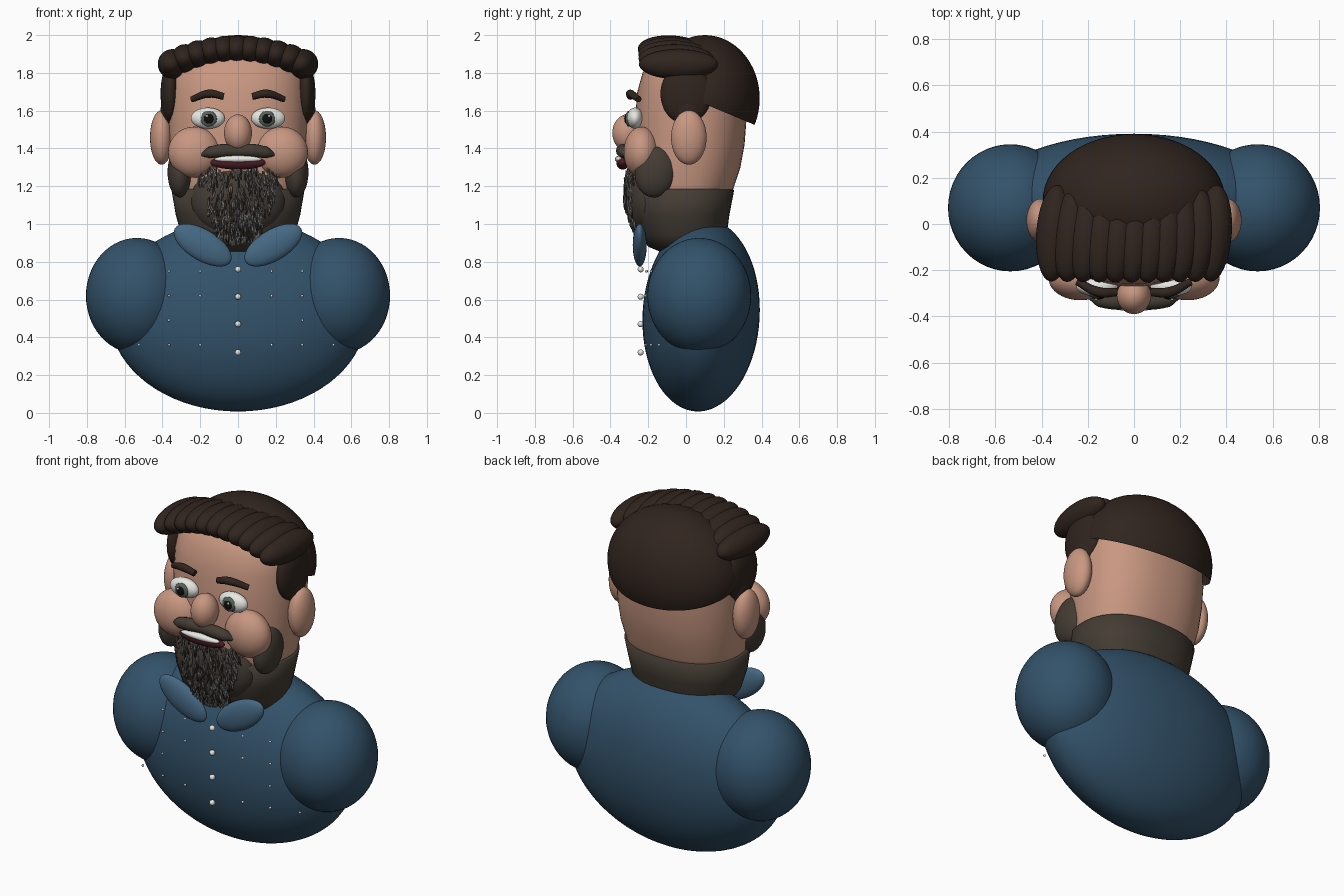
import bpy, bmesh, math, random
from mathutils import Matrix, Vector, Euler

if "Cube" in bpy.data.objects:
    bpy.data.objects.remove(bpy.data.objects["Cube"])

random.seed(4)


def mat(name, rgb):
    m = bpy.data.materials.new(name)
    m.diffuse_color = (*rgb, 1)
    m.use_nodes = True
    m.node_tree.nodes["Principled BSDF"].inputs["Base Color"].default_value = m.diffuse_color
    return m


SKIN = mat("skin", (0.58, 0.31, 0.22))
HAIR = mat("hair", (0.030, 0.018, 0.013))
BEARD = mat("beard_brown", (0.058, 0.045, 0.034))
GREY = mat("beard_grey", (0.22, 0.22, 0.21))
SHIRT = mat("shirt_blue", (0.033, 0.085, 0.145))
COLLAR = mat("collar_blue", (0.06, 0.14, 0.23))
WHITE = mat("white", (0.8, 0.8, 0.76))
IRIS = mat("iris", (0.10, 0.12, 0.10))
BLACK = mat("black", (0.005, 0.005, 0.005))
LIP = mat("lip", (0.07, 0.012, 0.018))


def finish(name, bm, material):
    me = bpy.data.meshes.new(name)
    bmesh.ops.recalc_face_normals(bm, faces=bm.faces)
    for f in bm.faces:
        f.smooth = True
    bm.to_mesh(me)
    bm.free()
    ob = bpy.data.objects.new(name, me)
    me.materials.append(material)
    bpy.context.collection.objects.link(ob)
    return ob


def ball(name, loc, radii, material, rot=(0, 0, 0), seg=40, cut=None):
    bm = bmesh.new()
    m = Matrix.LocRotScale(Vector(loc), Euler([math.radians(a) for a in rot]), Vector(radii))
    bmesh.ops.create_uvsphere(bm, u_segments=seg, v_segments=seg // 2 + 4, radius=1, matrix=m)
    if cut:
        geom = bm.verts[:] + bm.edges[:] + bm.faces[:]
        bmesh.ops.bisect_plane(bm, geom=geom, plane_co=cut[0], plane_no=cut[1], clear_inner=True)
    return finish(name, bm, material)


def pair(name, loc, radii, material, rot=(0, 0, 0), seg=40):
    for side, s in (("right", 1), ("left", -1)):
        ball(f"{name}_{side}", (s * loc[0], loc[1], loc[2]), radii, material,
             (rot[0], s * rot[1], s * rot[2]), seg)


def loft(name, sections, material, n=56, power=2.3):
    """Rings of (z, half width, front y, back y)."""
    bm = bmesh.new()
    rings = []
    for z, rx, y0, y1 in sections:
        ring = []
        for i in range(n):
            a = 2 * math.pi * i / n
            c, s = math.cos(a), math.sin(a)
            x = rx * math.copysign(abs(c) ** (2 / power), c)
            y = (y0 + y1) / 2 + (y1 - y0) / 2 * math.copysign(abs(s) ** (2 / power), s)
            ring.append(bm.verts.new((x, y, z)))
        rings.append(ring)
    for a, b in zip(rings, rings[1:]):
        for i in range(n):
            bm.faces.new((a[i], a[(i + 1) % n], b[(i + 1) % n], b[i]))
    bm.faces.new(rings[0])
    bm.faces.new(rings[-1])
    return finish(name, bm, material)


def tube(name, pts, material, radius):
    """Tapered curve through (x, y, z, thickness) points."""
    cu = bpy.data.curves.new(name, "CURVE")
    cu.dimensions = "3D"
    cu.bevel_depth = radius
    cu.bevel_resolution = 4
    cu.use_fill_caps = True
    sp = cu.splines.new("BEZIER")
    sp.bezier_points.add(len(pts) - 1)
    for p, (x, y, z, r) in zip(sp.bezier_points, pts):
        p.co, p.radius = (x, y, z), r
        p.handle_left_type = p.handle_right_type = "AUTO"
    cu.materials.append(material)
    bpy.context.collection.objects.link(bpy.data.objects.new(name, cu))


# Torso, upper arms, collar
ball("torso", (0, 0.08, 0.517), (0.68, 0.31, 0.51), SHIRT, (-3, 0, 0), 64)
pair("upper_arm", (0.535, 0.07, 0.62), (0.27, 0.275, 0.306), SHIRT, seg=48)
pair("collar", (0.187, -0.245, 0.888), (0.172, 0.037, 0.082), COLLAR, (0, -31, 0))

# Shirt buttons and printed dots
for i, z in enumerate((0.76, 0.615, 0.47, 0.32)):
    ball(f"button_{i}", (0, -0.24, z), (0.016, 0.016, 0.016), WHITE, seg=16)
for i, z in enumerate((0.75, 0.62, 0.49, 0.36)):
    for j, x in enumerate((-0.525, -0.365, -0.2, 0.178, 0.34, 0.505)):
        if abs(x) < 0.45 or i == 3:
            ball(f"shirt_dot_{i}_{j}", (x, -0.22 + 0.3 * x * x, z), (0.007,) * 3, WHITE, seg=8)

# Head and jaw beard
loft("head", [(1.12, 0.325, -0.26, 0.23), (1.2, 0.34, -0.27, 0.255), (1.3, 0.357, -0.275, 0.288),
              (1.42, 0.366, -0.275, 0.31), (1.55, 0.37, -0.27, 0.32), (1.7, 0.365, -0.258, 0.32),
              (1.8, 0.35, -0.23, 0.3), (1.88, 0.3, -0.18, 0.26), (1.93, 0.2, -0.1, 0.2)], SKIN)
loft("jaw_beard", [(0.85, 0.17, -0.13, 0.13), (0.88, 0.26, -0.2, 0.19), (0.94, 0.3, -0.245, 0.215),
                   (1.05, 0.33, -0.275, 0.23), (1.18, 0.352, -0.285, 0.255),
                   (1.185, 0.34, -0.27, 0.245)], BEARD)
ball("chin_beard", (0, -0.2, 1.13), (0.25, 0.115, 0.2), BEARD)
pair("beard_side", (0.308, -0.16, 1.275), (0.065, 0.11, 0.135), BEARD, (-12, 0, 0))

# Beard strands scattered over the chin
profile = ((0.86, -0.225), (1.0, -0.29), (1.1, -0.325), (1.2, -0.325), (1.4, -0.28))
for name, material, count in (("grey_strands", GREY, 230), ("brown_strands", BEARD, 120)):
    bm = bmesh.new()
    for _ in range(count):
        z = random.uniform(0.9, 1.29)
        w = 0.09 + 0.12 * min(1, (z - 0.88) / 0.3)
        x = random.uniform(-w, w)
        for (z0, y0), (z1, y1) in zip(profile, profile[1:]):
            if z0 <= z <= z1:
                y = y0 + (y1 - y0) * (z - z0) / (z1 - z0)
        m = Matrix.LocRotScale(Vector((x, y + 0.9 * x * x, z)),
                               Euler((random.uniform(-0.1, 0.3), -x + random.uniform(-.25, .25), 0)),
                               Vector((0.0055, 0.0055, random.uniform(0.018, 0.032))))
        bmesh.ops.create_uvsphere(bm, u_segments=6, v_segments=5, radius=1, matrix=m)
    finish(name, bm, material)

# Face
pair("ear", (0.405, 0.015, 1.458), (0.061, 0.094, 0.144), SKIN)
pair("cheek", (0.232, -0.235, 1.38), (0.138, 0.095, 0.135), SKIN)
ball("nose", (0, -0.31, 1.482), (0.074, 0.08, 0.098), SKIN)
pair("eye", (0.16, -0.27, 1.56), (0.09, 0.043, 0.056), WHITE)
pair("iris", (0.155, -0.303, 1.557), (0.044, 0.018, 0.042), IRIS, seg=24)
pair("pupil", (0.155, -0.315, 1.557), (0.026, 0.012, 0.026), BLACK, seg=24)
pair("eye_glint", (0.165, -0.326, 1.572), (0.007, 0.005, 0.007), WHITE, seg=12)
ball("mouth", (0, -0.335, 1.325), (0.147, 0.034, 0.037), LIP)
ball("teeth", (0, -0.352, 1.343), (0.125, 0.024, 0.019), WHITE)
for side, s in (("right", 1), ("left", -1)):
    tube(f"eyebrow_{side}", [(s * 0.075, -0.295, 1.675, 0.9), (s * 0.15, -0.295, 1.69, 1.1),
                             (s * 0.245, -0.25, 1.66, 0.8)], HAIR, 0.02)
    tube(f"moustache_{side}", [(0, -0.332, 1.386, 0.8), (s * 0.08, -0.335, 1.388, 1),
                               (s * 0.15, -0.328, 1.378, 0.85), (s * 0.197, -0.315, 1.365, 0.2)],
         BEARD, 0.036)

# Hair: cap with slanted lower edge, temples, row of combed locks
ball("hair_cap", (0, 0.1, 1.665), (0.395, 0.29, 0.335), HAIR, seg=56,
     cut=((0, 0.1, 1.635), (0, 0.115, 0.275)))
pair("temple_hair", (0.358, 0.0, 1.69), (0.052, 0.135, 0.16), HAIR)
pair("temple_tip", (0.362, 0.01, 1.6), (0.048, 0.075, 0.09), HAIR)
for i in range(11):
    x = -0.345 + 0.069 * i
    t = (x / 0.345) ** 2
    ball(f"front_lock_{i}", (x, -0.07 + 0.03 * t, 1.918 - 0.072 * t),
         (0.078, 0.185 + 0.025 * t, 0.08), HAIR, (-4 * (1 - t), 18 * x / 0.345, -4), 32)
